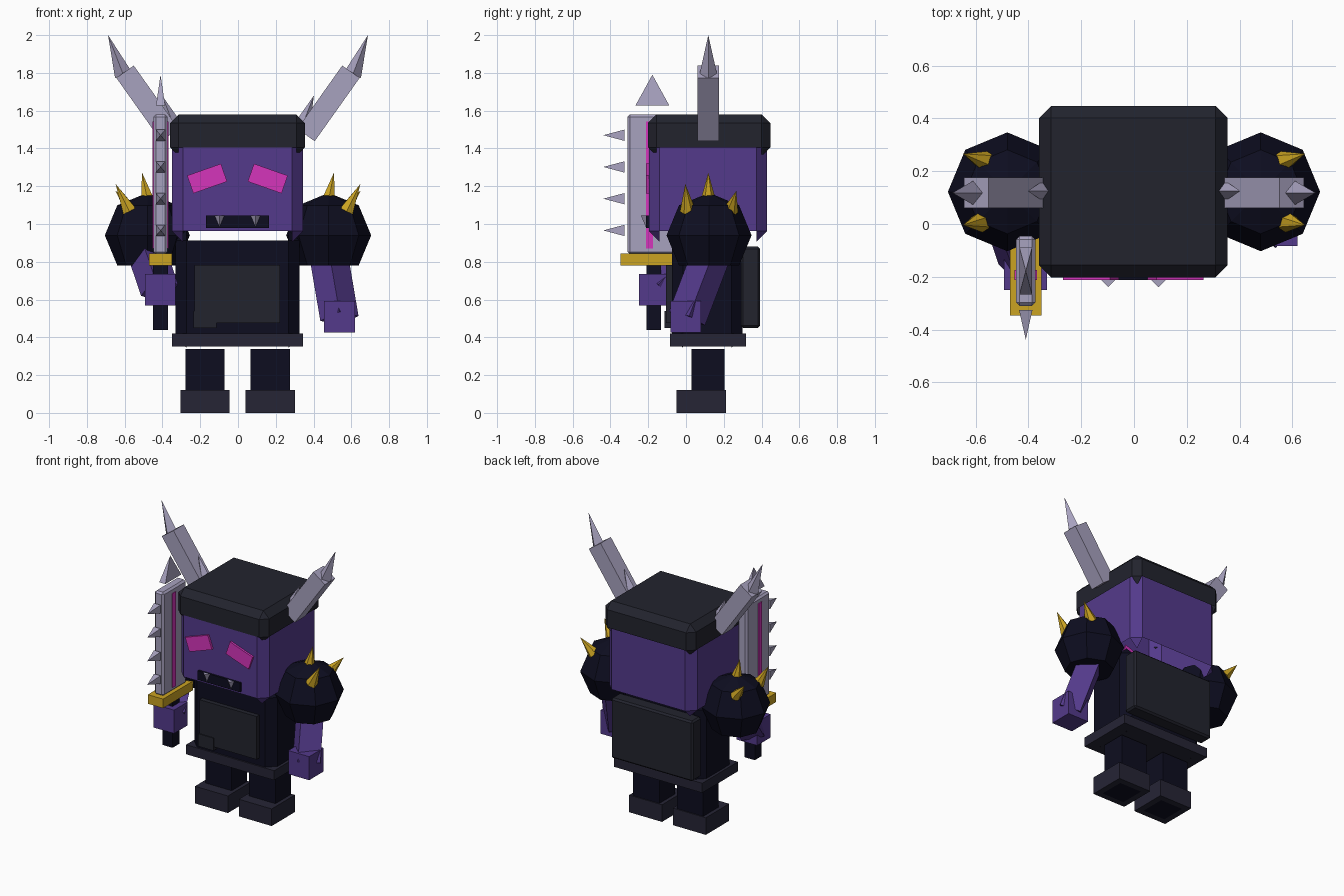
import bpy, bmesh
from mathutils import Vector, Matrix

if "Cube" in bpy.data.objects:
    bpy.data.objects.remove(bpy.data.objects["Cube"])


def material(name, rgb):
    m = bpy.data.materials.new(name)
    m.use_nodes = True
    m.diffuse_color = (*rgb, 1)
    m.node_tree.nodes["Principled BSDF"].inputs["Base Color"].default_value = (*rgb, 1)
    return m


CHARCOAL = material("charcoal", (.016, .017, .027))
SLATE = material("slate", (.019, .018, .036))
NAVY = material("navy", (.004, .004, .014))
PURPLE = material("purple", (.088, .042, .26))
MAGENTA = material("magenta", (.66, .035, .5))
GOLD = material("gold", (.6, .37, .016))
STEEL = material("steel", (.39, .36, .52))


def finish(name, bm, *mats):
    me = bpy.data.meshes.new(name)
    bm.to_mesh(me)
    bm.free()
    for m in mats:
        me.materials.append(m)
    ob = bpy.data.objects.new(name, me)
    bpy.context.collection.objects.link(ob)
    return ob


def cube(x, y, z, bevel=0):
    """Box given as ranges on the three axes, with chamfered edges."""
    bm = bmesh.new()
    size = [r[1] - r[0] for r in (x, y, z)]
    mid = [(r[0] + r[1]) / 2 for r in (x, y, z)]
    bmesh.ops.create_cube(bm, size=1, matrix=Matrix.Translation(mid) @ Matrix.Diagonal((*size, 1)))
    if bevel:
        bmesh.ops.bevel(bm, geom=bm.edges[:], offset=bevel, segments=1, affect='EDGES')
        bm.normal_update()
    return bm


def box(name, x, y, z, mat, bevel=0):
    return finish(name, cube(x, y, z, bevel), mat)


def shell(name, x, y, z, bevel, mat, ends):
    """Chamfered box left open at the given ends, keeping its corner facets."""
    bm = cube(x, y, z, bevel)
    gone = [f for f in bm.faces if len(f.verts) == 4 and any(f.normal.z * e > .3 for e in ends)]
    bmesh.ops.delete(bm, geom=gone, context='FACES')
    return finish(name, bm, mat)


def aim(a, b):
    """Matrix placing the z axis from a to b, centred halfway."""
    d = Vector(b) - Vector(a)
    rot = Vector((0, 0, 1)).rotation_difference(d).to_matrix().to_4x4()
    return Matrix.Translation((Vector(a) + Vector(b)) / 2) @ rot, d.length


def bar(name, a, b, width, depth, mat):
    bm = bmesh.new()
    m, length = aim(a, b)
    bmesh.ops.create_cube(bm, size=1, matrix=m @ Matrix.Diagonal((width, depth, length, 1)))
    return finish(name, bm, mat)


def spike(name, a, b, radius, mat, sides=4, turn=0, scale=(1, 1)):
    bm = bmesh.new()
    m, length = aim(a, b)
    m = m @ Matrix.Diagonal((*scale, 1, 1)) @ Matrix.Rotation(turn, 4, 'Z')
    bmesh.ops.create_cone(bm, cap_ends=True, segments=sides, radius1=radius, radius2=0,
                          depth=length, matrix=m)
    return finish(name, bm, mat)


# Head, helmet and torso
shell("head", (-.35, .345), (-.197, .43), (.905, 1.5), .058, PURPLE, (-1,))
shell("helmet", (-.36, .355), (-.202, .447), (1.36, 1.58), .046, CHARCOAL, (-1,))
shell("torso", (-.33, .325), (-.075, .3), (.345, .97), .058, NAVY, (-1, 1))
box("belt", (-.35, .345), (-.085, .317), (.352, .42), SLATE)
box("chest_plate", (-.23, .222), (-.107, -.07), (.475, .782), CHARCOAL)
box("chest_pouch", (-.235, -.115), (-.113, -.07), (.45, .54), CHARCOAL)
box("back_plate", (-.325, .32), (.29, .392), (.45, .88), CHARCOAL, .012)

# Mouth and teeth
box("mouth", (-.17, .165), (-.212, -.18), (.98, 1.045), NAVY)
for side, x in (("right", -.098), ("left", .093)):
    spike(side + "_tooth", (x, -.213, 1.045), (x, -.213, .985), .026, STEEL)

for s, side in ((-1, "right"), (1, "left")):
    # Slanted eye plates
    bar(side + "_eye", (s * .25 - .003, -.2, 1.209), (s * .071 - .003, -.2, 1.272), .1, .024, MAGENTA)

    # Legs and feet, with a dark hollow under each sole
    x = s * .173 - .002
    box(side + "_leg", (x - .104, x + .104), (.03, .205), (.1, .338), NAVY)
    bm = cube((x - .13, x + .13), (-.05, .212), (0, .122))
    sole = min(bm.faces, key=lambda f: f.calc_center_median().z)
    bmesh.ops.inset_individual(bm, faces=[sole], thickness=.06)
    sole.material_index = 1
    finish(side + "_foot", bm, SLATE, NAVY)

    # Faceted shoulder pad, flat underneath
    bm = bmesh.new()
    bmesh.ops.create_uvsphere(bm, u_segments=8, v_segments=4, radius=.225,
                              matrix=Matrix.Translation((s * .48, .122, .94)))
    low = min(bm.verts, key=lambda v: v.co.z)
    bmesh.ops.dissolve_verts(bm, verts=[low])
    finish(side + "_shoulder_pad", bm, NAVY)

    # Gold shoulder spikes
    for n, a, b in (("front", (.575, .01, 1.07), (.648, -.004, 1.212)),
                    ("middle", (.478, .118, 1.12), (.508, .118, 1.272)),
                    ("back", (.56, .235, 1.07), (.648, .266, 1.175))):
        spike(f"{side}_shoulder_spike_{n}", (a[0] * s, *a[1:]), (b[0] * s, *b[1:]), .042, GOLD, 6)

    # Horn with its tip and a small spur at the root
    bar(side + "_horn", (s * .36, .118, 1.471), (s * .598, .118, 1.806), .113, .116, STEEL)
    spike(side + "_horn_tip", (s * .607, .118, 1.79), (s * .688, .118, 2.0), .047, STEEL)
    spike(side + "_horn_spur", (s * .335, .125, 1.51), (s * .402, .125, 1.68), .045, STEEL)

# Arms and hands
bar("left_arm", (.472, .15, .88), (.537, .005, .5), .15, .14, PURPLE)
box("left_hand", (.455, .62), (-.083, .08), (.425, .593), PURPLE)
bar("right_arm", (-.5, .1, .9), (-.415, -.15, .65), .15, .14, PURPLE)
box("right_hand", (-.492, -.33), (-.25, -.1), (.568, .735), PURPLE)

# Sword
CX, CY = -.41, -.178
box("sword_handle", (CX - .04, CX + .04), (CY - .032, CY + .045), (.44, .79), NAVY)
box("sword_guard", (CX - .06, CX + .06), (CY - .168, CY + .168), (.78, .845), GOLD)
box("sword_blade", (CX - .037, CX + .037), (CY - .132, CY + .132), (.84, 1.58), STEEL, .013)
box("sword_inlay", (CX - .043, CX + .043), (-.213, -.175), (.87, 1.542), MAGENTA)
QUARTER = .7854
spike("sword_tip", (CX, CY, 1.627), (CX, CY, 1.79), .127, STEEL, turn=QUARTER, scale=(.27, 1))
for i in range(4):
    z = .966 + i * .168
    spike(f"sword_tooth_{i + 1}", (CX, -.326, z), (CX, -.438, z), .042, STEEL, turn=QUARTER,
          scale=(.85, 1))
